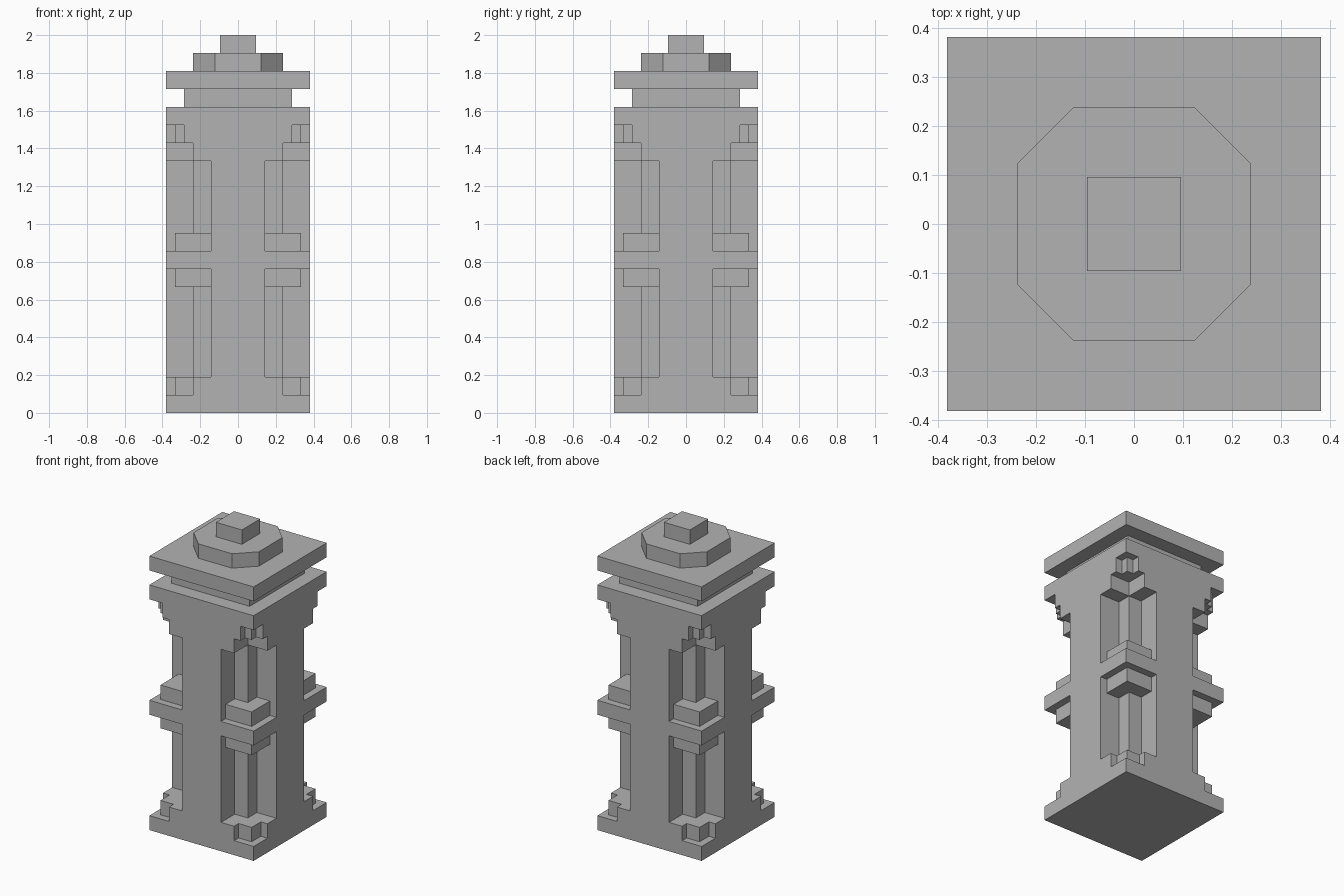
import bpy, bmesh

if "Cube" in bpy.data.objects:
    bpy.data.objects.remove(bpy.data.objects["Cube"])

U = 2 / 21          # one layer of the pillar
H = 4 * U           # half width of the pillar

stone = bpy.data.materials.new("grey stone")
stone.diffuse_color = (0.45, 0.45, 0.45, 1)
stone.use_nodes = True
stone.node_tree.nodes["Principled BSDF"].inputs["Base Color"].default_value = stone.diffuse_color


def add_prism(bm, outline, z0, z1):
    """Extrude a flat outline between two heights."""
    face = bm.faces.new([bm.verts.new((x, y, z0)) for x, y in outline])
    top = bmesh.ops.extrude_face_region(bm, geom=[face])["geom"]
    verts = [v for v in top if isinstance(v, bmesh.types.BMVert)]
    bmesh.ops.translate(bm, verts=verts, vec=(0, 0, z1 - z0))


def make_object(name, prisms):
    bm = bmesh.new()
    for outline, z0, z1 in prisms:
        add_prism(bm, outline, z0, z1)
    bmesh.ops.recalc_face_normals(bm, faces=bm.faces)
    mesh = bpy.data.meshes.new(name)
    bm.to_mesh(mesh)
    bm.free()
    mesh.materials.append(stone)
    obj = bpy.data.objects.new(name, mesh)
    bpy.context.collection.objects.link(obj)
    return obj


def square(h):
    return [(-h, -h), (h, -h), (h, h), (-h, h)]


def notch(arm, core):
    """Corner cut: beside the broad side panels, around the corner post."""
    far = H + 0.1
    if core == arm:
        return [(arm, arm), (far, arm), (far, far), (arm, far)]
    return [(arm, core), (core, core), (core, arm),
            (far, arm), (far, far), (arm, far)]


# Notches: bottom layer, top layer, panel half width, corner post half width
NOTCHES = [(1, 2, 2.5, 3.5), (2, 7, 1.5, 2.5), (7, 8, 1.5, 3.5),
           (9, 10, 1.5, 3.5), (10, 14, 1.5, 2.5), (14, 15, 2.5, 2.5),
           (15, 16, 3.0, 3.5)]

cuts = []
for z0, z1, arm, core in NOTCHES:
    for sx in (-1, 1):
        for sy in (-1, 1):
            outline = [(sx * x, sy * y) for x, y in notch(arm * U, core * U)]
            cuts.append((outline, z0 * U, z1 * U))

# Column with its four corners carved
column = make_object("column", [(square(H), 0, 17 * U)])
cutter = make_object("corner_cutter", cuts)
cutter.hide_render = True
carve = column.modifiers.new("carve corners", "BOOLEAN")
carve.operation = "DIFFERENCE"
carve.solver = "EXACT"
carve.use_self = True
carve.object = cutter
bpy.context.view_layer.objects.active = column
bpy.ops.object.modifier_apply(modifier=carve.name)
bpy.data.objects.remove(cutter)

# Neck, cap slab, octagonal collar and finial
make_object("neck", [(square(3 * U), 17 * U, 18 * U)])
make_object("cap_slab", [(square(H), 18 * U, 19 * U)])
r, c = 2.5 * U, 0.123
octagon = [(r, -c), (r, c), (c, r), (-c, r), (-r, c), (-r, -c), (-c, -r), (c, -r)]
make_object("octagonal_collar", [(octagon, 19 * U, 20 * U)])
make_object("finial", [(square(U), 20 * U, 21 * U)])
